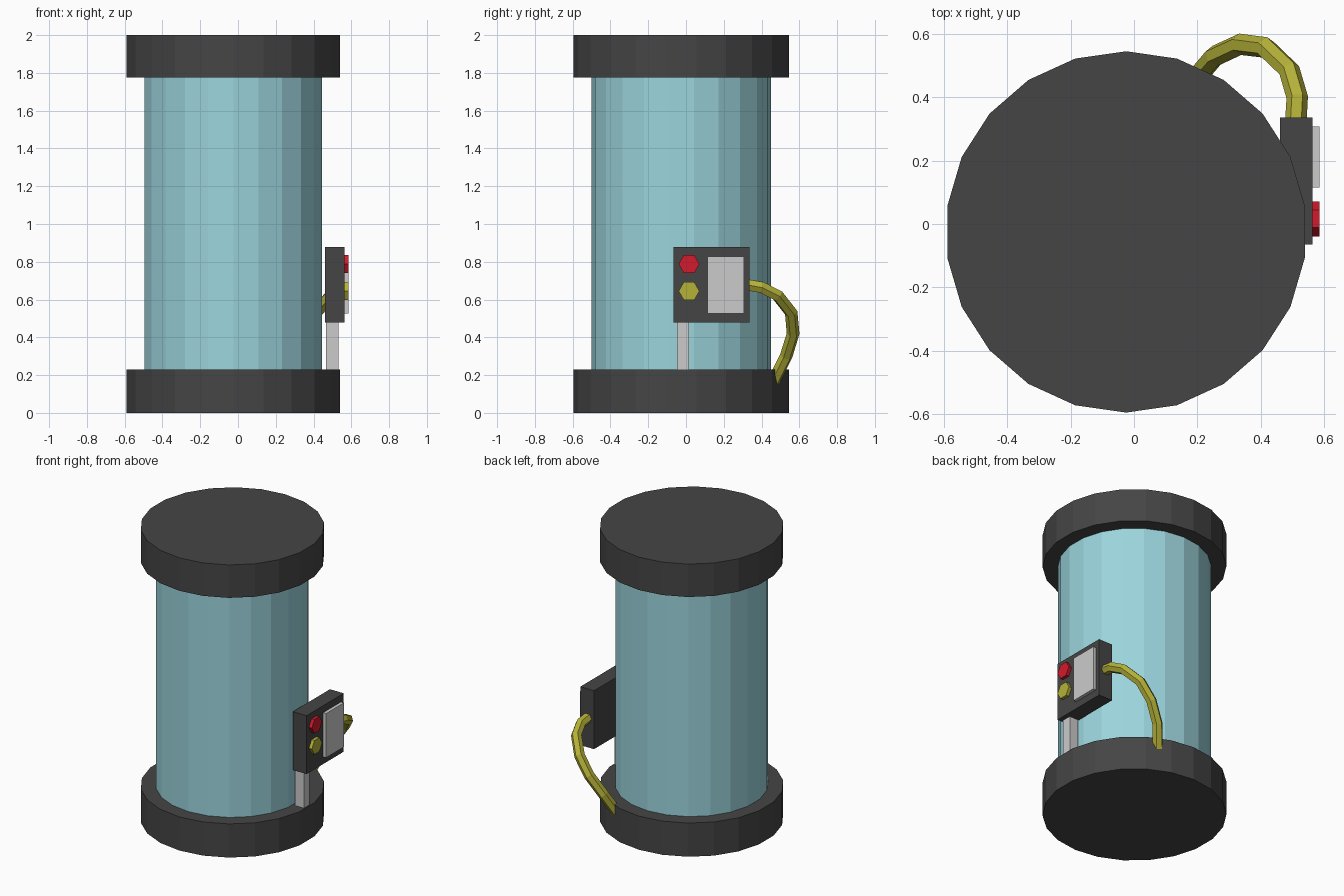
import bpy
import math

if "Cube" in bpy.data.objects:
    bpy.data.objects.remove(bpy.data.objects["Cube"])

CX = CY = -0.025  # tank axis


def material(name, rgb):
    m = bpy.data.materials.new(name)
    m.diffuse_color = (*rgb, 1)
    m.use_nodes = True
    m.node_tree.nodes["Principled BSDF"].inputs["Base Color"].default_value = m.diffuse_color
    return m


DARK = material("dark_grey", (0.06, 0.06, 0.06))
GLASS = material("pale_blue", (0.33, 0.66, 0.72))
RED = material("red", (0.65, 0.01, 0.025))
YELLOW = material("yellow", (0.46, 0.44, 0.04))


def finish(obj, name, mat):
    obj.name = name
    if mat:
        obj.data.materials.append(mat)
    return obj


def tank_part(name, radius, z0, z1, mat):
    bpy.ops.mesh.primitive_cylinder_add(vertices=22, radius=radius, depth=z1 - z0,
                                        location=(CX, CY, (z0 + z1) / 2))
    return finish(bpy.context.object, name, mat)


def box(name, lo, hi, mat=None):
    bpy.ops.mesh.primitive_cube_add(size=1, location=[(a + b) / 2 for a, b in zip(lo, hi)])
    obj = bpy.context.object
    obj.scale = [b - a for a, b in zip(lo, hi)]
    bpy.ops.object.transform_apply(location=False, rotation=False, scale=True)
    return finish(obj, name, mat)


def button(name, z, mat):
    bpy.ops.mesh.primitive_cylinder_add(vertices=6, radius=0.055, depth=0.04,
                                        location=(0.566, 0.016, z),
                                        rotation=(0, math.pi / 2, 0))
    return finish(bpy.context.object, name, mat)


# Tank: 22-sided glass between two wider end caps
tank_part("base_cap", 0.57, 0.0, 0.23, DARK)
tank_part("top_cap", 0.57, 1.775, 2.0, DARK)
tank_part("glass_tube", 0.475, 0.23, 1.775, GLASS)

# Control panel on its post
box("panel_post", (0.466, -0.048, 0.22), (0.532, 0.015, 0.49))
box("panel_box", (0.46, -0.065, 0.478), (0.564, 0.336, 0.877), DARK)
box("panel_screen", (0.55, 0.115, 0.527), (0.586, 0.307, 0.829))
button("red_button", 0.788, RED)
button("yellow_button", 0.645, YELLOW)

# Hexagonal cable looping from the panel side into the base
path = [(0.51, 0.31, 0.68), (0.515, 0.40, 0.665), (0.49, 0.485, 0.622),
        (0.415, 0.557, 0.53), (0.335, 0.567, 0.42), (0.255, 0.53, 0.30),
        (0.20, 0.465, 0.17)]
curve = bpy.data.curves.new("cable", 'CURVE')
curve.dimensions = '3D'
curve.bevel_depth = 0.034
curve.bevel_resolution = 1
curve.use_fill_caps = True
spline = curve.splines.new('POLY')
spline.points.add(len(path) - 1)
for point, co in zip(spline.points, path):
    point.co = (*co, 1)
spline.use_smooth = False
cable = bpy.data.objects.new("cable", curve)
bpy.context.collection.objects.link(cable)
finish(cable, "cable", YELLOW)
